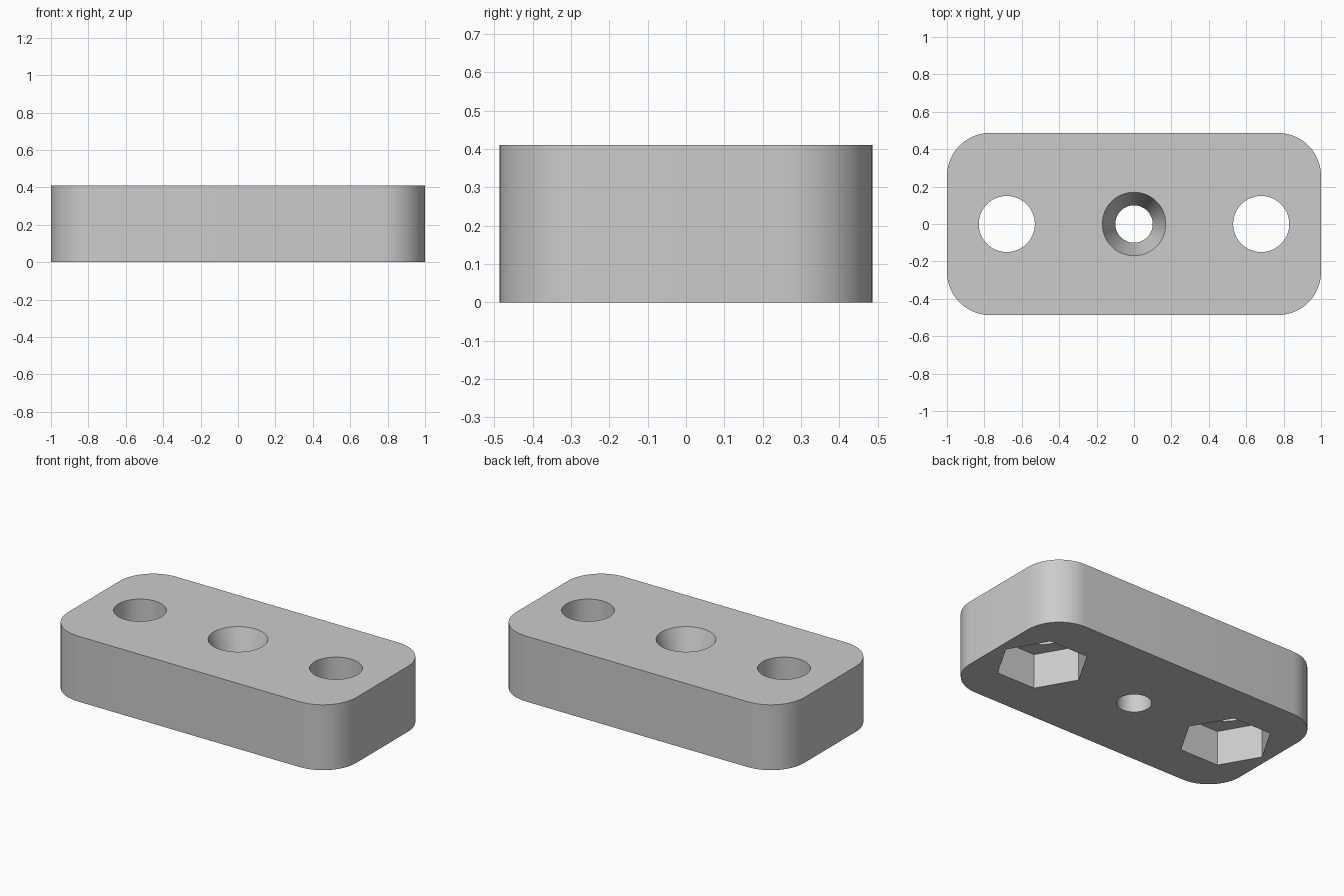
import bpy, bmesh, math

if "Cube" in bpy.data.objects:
    bpy.data.objects.remove(bpy.data.objects["Cube"])

HX, HY, H, R = 1.0, 0.487, 0.41, 0.23   # half sizes, height, corner radius
HOLE_X = 0.68

grey = bpy.data.materials.new("light grey")
grey.diffuse_color = (0.6, 0.6, 0.6, 1)
grey.use_nodes = True
grey.node_tree.nodes["Principled BSDF"].inputs["Base Color"].default_value = grey.diffuse_color


def loft(name, rings):
    """Closed solid through a stack of rings with equal point counts."""
    bm = bmesh.new()
    loops = [[bm.verts.new(p) for p in ring] for ring in rings]
    n = len(loops[0])
    for a, b in zip(loops, loops[1:]):
        for i in range(n):
            j = (i + 1) % n
            bm.faces.new((a[i], a[j], b[j], b[i]))
    bm.faces.new(loops[0][::-1])
    bm.faces.new(loops[-1])
    bmesh.ops.recalc_face_normals(bm, faces=bm.faces)
    mesh = bpy.data.meshes.new(name)
    bm.to_mesh(mesh)
    bm.free()
    mesh.materials.append(grey)
    obj = bpy.data.objects.new(name, mesh)
    bpy.context.collection.objects.link(obj)
    return obj


def turned(name, x, profile, sides):
    """Turned solid from (radius, z) pairs around a vertical axis at x."""
    return loft(name, [[(x + r * math.cos(math.tau * i / sides),
                         r * math.sin(math.tau * i / sides), z)
                        for i in range(sides)] for r, z in profile])


# Rounded rectangular plate
outline = []
for k, (sx, sy) in enumerate([(1, 1), (-1, 1), (-1, -1), (1, -1)]):
    for i in range(13):
        a = math.radians(90 * k + 7.5 * i)
        outline.append((sx * (HX - R) + R * math.cos(a),
                        sy * (HY - R) + R * math.sin(a)))
plate = loft("mounting_plate", [[(x, y, z) for x, y in outline] for z in (0, H)])

# Countersunk screw hole in the middle
cutters = [turned("screw_hole_cutter", 0,
                  [(0.10, -0.1), (0.10, 0.21), (0.205, 0.51)], 48)]
# Bolt holes with hexagonal nut pockets underneath
for x in (-HOLE_X, HOLE_X):
    cutters.append(turned("bolt_hole_cutter", x, [(0.15, -0.1), (0.15, 0.51)], 48))
    cutters.append(turned("nut_pocket_cutter", x, [(0.27, -0.1), (0.27, 0.22)], 6))

# Cut the holes, then drop the cutters
bpy.context.view_layer.objects.active = plate
plate.select_set(True)
for cutter in cutters:
    cutter.hide_render = True
    mod = plate.modifiers.new("cut", 'BOOLEAN')
    mod.operation = 'DIFFERENCE'
    mod.solver = 'EXACT'
    mod.object = cutter
    bpy.ops.object.modifier_apply(modifier=mod.name)
    bpy.data.objects.remove(cutter)

bpy.ops.object.shade_smooth_by_angle(angle=math.radians(15))
